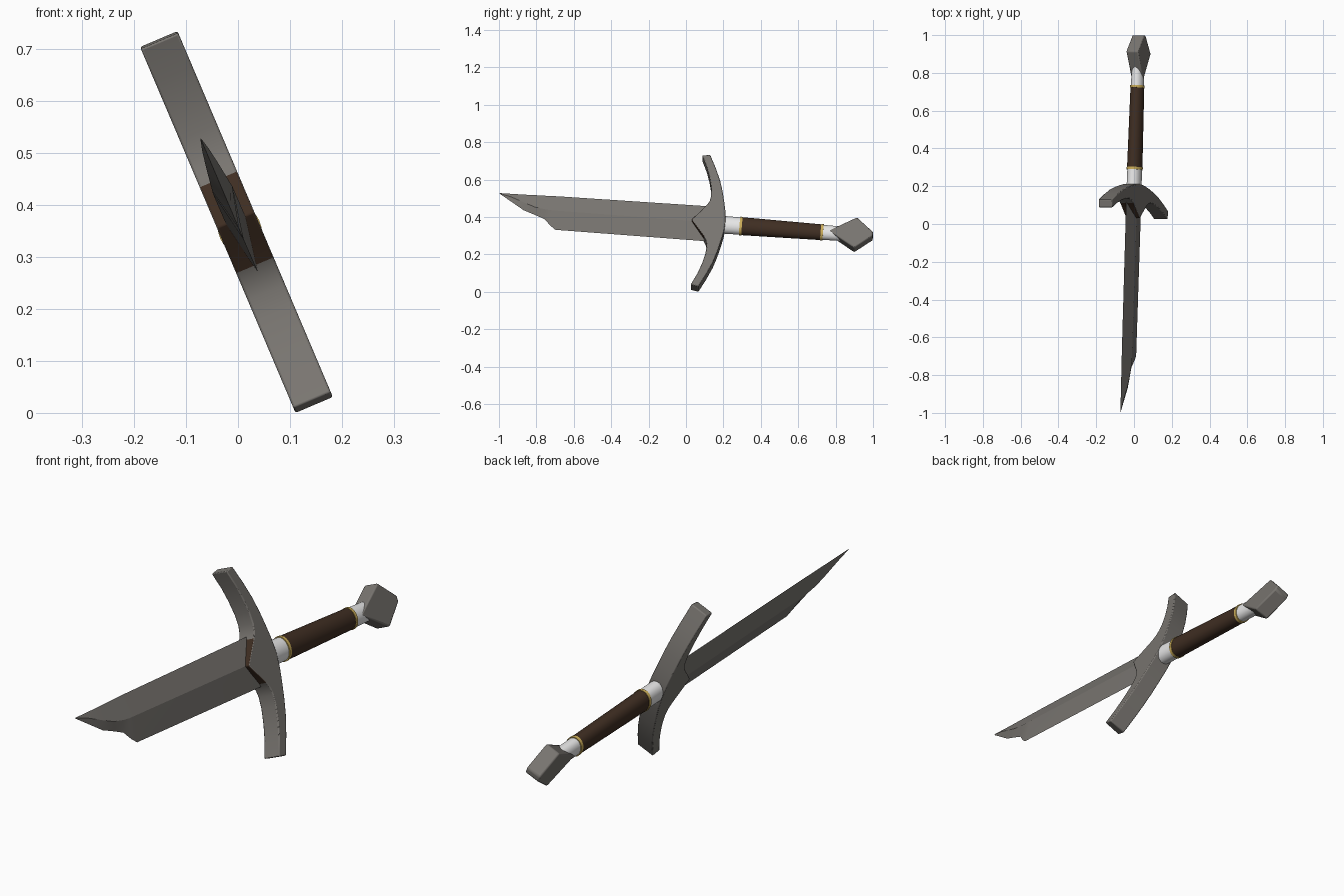
import bpy, bmesh, math
from mathutils import Matrix, Vector

if "Cube" in bpy.data.objects:
    bpy.data.objects.remove(bpy.data.objects["Cube"])

# Sword frame: X = thickness, Y = towards pommel, Z = guard direction
A = Vector((0.033, 1, -0.076)).normalized()
W = Vector((-0.39, 0.079, 0.918))
W = (W - A * W.dot(A)).normalized()
T = A.cross(W)
M = Matrix((T, A, W)).transposed().to_4x4()
M.translation = Vector((-0.006, 0, 0.374))

def mat(name, c):
    m = bpy.data.materials.new(name)
    m.diffuse_color = (*c, 1)
    m.use_nodes = True
    m.node_tree.nodes["Principled BSDF"].inputs["Base Color"].default_value = m.diffuse_color
    return m

STEEL = mat("steel grey", (0.19, 0.178, 0.163))
BROWN = mat("dark leather", (0.05, 0.027, 0.016))
SILVER = mat("pale silver", (0.8, 0.8, 0.8))
GOLD = mat("gold", (0.6, 0.42, 0.1))

def finish(name, bm, mats, smooth=None, bevel=0):
    bmesh.ops.recalc_face_normals(bm, faces=bm.faces)
    me = bpy.data.meshes.new(name)
    bm.to_mesh(me)
    bm.free()
    ob = bpy.data.objects.new(name, me)
    bpy.context.collection.objects.link(ob)
    for m in mats:
        me.materials.append(m)
    ob.matrix_world = M
    if bevel:
        b = ob.modifiers.new("bevel", 'BEVEL')
        b.width, b.segments, b.angle_limit = bevel, 2, math.radians(40)
    if smooth:
        bpy.ops.object.select_all(action='DESELECT')
        ob.select_set(True)
        bpy.context.view_layer.objects.active = ob
        bpy.ops.object.shade_smooth_by_angle(angle=math.radians(smooth))
    return ob

def loft(rings):
    bm = bmesh.new()
    vs = [[bm.verts.new(p) for p in r] for r in rings]
    n = len(vs[0])
    for r, s in zip(vs, vs[1:]):
        for i in range(n):
            bm.faces.new((r[i], r[(i + 1) % n], s[(i + 1) % n], s[i]))
    bm.faces.new(vs[0])
    bm.faces.new(vs[-1])
    return bm

def oval(a, grow=0.0, n=32):
    # oval handle section, tapering towards the pommel
    k = (a - 0.2) / 0.55
    t, w = 0.038 - 0.005 * k + grow, 0.049 - 0.008 * k + grow
    return [(t * math.cos(2 * math.pi * i / n), a, w * math.sin(2 * math.pi * i / n))
            for i in range(n)]

def prism(outline, half):
    bm = bmesh.new()
    f = bm.faces.new([bm.verts.new((-half, a, w)) for w, a in outline])
    r = bmesh.ops.extrude_face_region(bm, geom=[f])
    vs = [g for g in r["geom"] if isinstance(g, bmesh.types.BMVert)]
    bmesh.ops.translate(bm, verts=vs, vec=(2 * half, 0, 0))
    return bm

# Blade: diamond section with a clipped tip (along, top, ridge, bottom, half thickness)
stations = [(0.15, 0.101, 0, -0.103, 0.02), (-0.692, 0.092, 0, -0.103, 0.02),
            (-0.72, 0.091, 0, -0.082, 0.02), (-0.755, 0.09, 0.003, -0.046, 0.019),
            (-0.81, 0.089, 0.012, -0.025, 0.017), (-0.87, 0.087, 0.035, -0.004, 0.013),
            (-0.94, 0.086, 0.064, 0.04, 0.007), (-1.006, 0.085, 0.083, 0.081, 0.001)]
finish("blade", loft([[(0, a, t), (h, a, r), (0, a, b), (-h, a, r)]
                      for a, t, r, b, h in stations]), [STEEL], smooth=8)

# Crossguard: curved bar with a pointed centre, mirrored profile (across, along)
outer = [(0, 0.212), (0.06, 0.207), (0.12, 0.195), (0.18, 0.181), (0.24, 0.163),
         (0.31, 0.134), (0.384, 0.098)]
inner = [(0.376, 0.056), (0.31, 0.086), (0.25, 0.106), (0.19, 0.12), (0.145, 0.123),
         (0.115, 0.117), (0.09, 0.103), (0.045, 0.066), (0, 0.03)]
half = outer + inner
bm = prism(half + [(-w, a) for w, a in reversed(half[1:-1])], 0.039)
bm.normal_update()
bmesh.ops.recalc_face_normals(bm, faces=bm.faces)
for f in bm.faces:  # leather-lined faces around the blade root
    c = f.calc_center_median()
    if abs(f.normal.x) < 0.5 and f.normal.y < 0 and abs(c.z) < 0.095:
        f.material_index = 1
finish("crossguard", bm, [STEEL, BROWN], smooth=35, bevel=0.004)

# Handle core, leather grip and gold bands
finish("handle_core", loft([oval(0.19), oval(0.86)]), [SILVER], smooth=40)
finish("leather_grip", loft([oval(0.295, 0.002), oval(0.73, 0.002)]), [BROWN], smooth=40)
for name, a in (("front_band", 0.288), ("rear_band", 0.723)):
    finish(name, loft([oval(a, 0.004), oval(a + 0.013, 0.004)]), [GOLD], smooth=40)

# Pommel: diamond block
finish("pommel", prism([(0, 0.765), (0.089, 0.91), (0.012, 1.002), (-0.012, 1.002),
                        (-0.089, 0.91)], 0.034), [STEEL], smooth=35, bevel=0.006)
